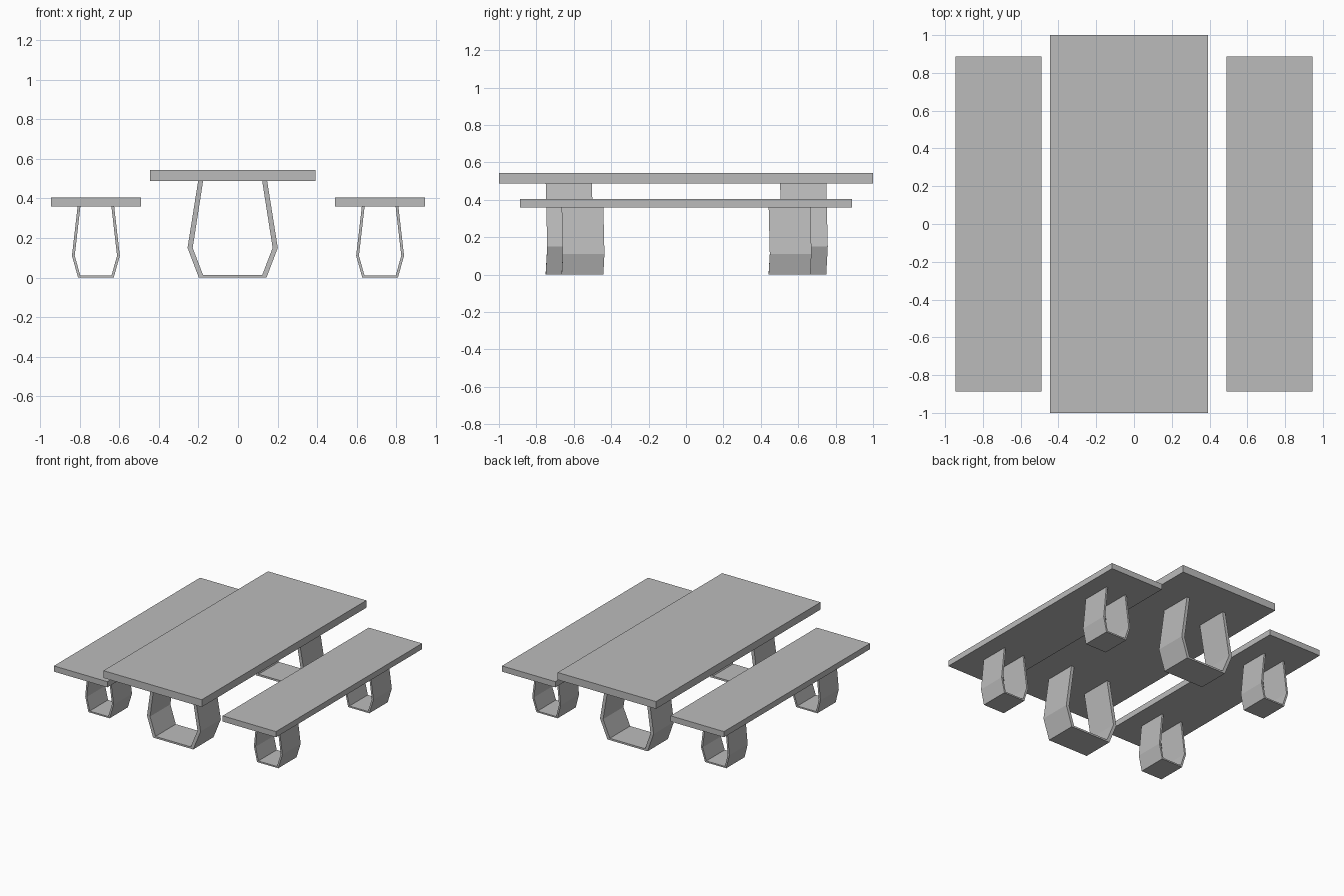
import bpy
import bmesh
from mathutils import Matrix

default = bpy.data.objects.get("Cube")
if default:
    bpy.data.objects.remove(default, do_unlink=True)

GREY = (0.5, 0.5, 0.5, 1)
mat = bpy.data.materials.new("plain grey")
mat.use_nodes = True
mat.diffuse_color = GREY
mat.node_tree.nodes["Principled BSDF"].inputs["Base Color"].default_value = GREY


def finish(bm, name):
    bmesh.ops.recalc_face_normals(bm, faces=bm.faces)
    mesh = bpy.data.meshes.new(name)
    bm.to_mesh(mesh)
    bm.free()
    mesh.materials.append(mat)
    bpy.context.collection.objects.link(bpy.data.objects.new(name, mesh))


def board(name, x0, x1, y0, y1, z0, z1):
    bm = bmesh.new()
    bmesh.ops.create_cube(bm, size=1)
    bmesh.ops.transform(bm, verts=bm.verts, matrix=Matrix.LocRotScale(
        ((x0 + x1) / 2, (y0 + y1) / 2, (z0 + z1) / 2), None,
        (x1 - x0, y1 - y0, z1 - z0)))
    finish(bm, name)


def leg_loop(name, cx, y0, y1, outer, inner, lean):
    """Bent U-shaped band: half profiles from top to floor, mirrored in x.
    The knees sit slightly further back than the ends."""
    bm = bmesh.new()

    def path(half):
        return [(-x, z) for x, z in half] + [(x, z) for x, z in reversed(half)]

    rings = []
    for (ox, oz), (ix, iz) in zip(path(outer), path(inner)):
        s = lean if oz == outer[1][1] else 0
        rings.append([bm.verts.new((cx + x, y + s, z)) for x, z, y in (
            (ox, oz, y0), (ix, iz, y0), (ix, iz, y1), (ox, oz, y1))])
    for a, b in zip(rings, rings[1:]):
        for i in range(4):
            j = (i + 1) % 4
            bm.faces.new((a[i], a[j], b[j], b[i]))
    bm.faces.new(rings[0])
    bm.faces.new(rings[-1])
    finish(bm, name)


# Table top and its two leg loops
board("table_top", -0.445, 0.392, -1, 1, 0.488, 0.544)
table_outer = [(0.174, 0.49), (0.228, 0.15), (0.171, 0)]
table_inner = [(0.149, 0.49), (0.202, 0.15), (0.150, 0.014)]
for end, y0, y1 in (("front", -0.75, -0.503), ("back", 0.503, 0.75)):
    leg_loop(f"table_leg_{end}", -0.027, y0, y1, table_outer, table_inner, 0.008)

# Benches with two smaller leg loops each
bench_outer = [(0.092, 0.362), (0.121, 0.11), (0.090, 0)]
bench_inner = [(0.078, 0.362), (0.107, 0.11), (0.079, 0.011)]
for side, s in (("left", 1), ("right", -1)):
    board(f"bench_seat_{side}", s * 0.718 - 0.227, s * 0.718 + 0.227,
          -0.888, 0.888, 0.36, 0.404)
    for end, y0, y1 in (("front", -0.665, -0.442), ("back", 0.442, 0.665)):
        leg_loop(f"bench_leg_{side}_{end}", s * 0.718, y0, y1,
                 bench_outer, bench_inner, 0.006)
